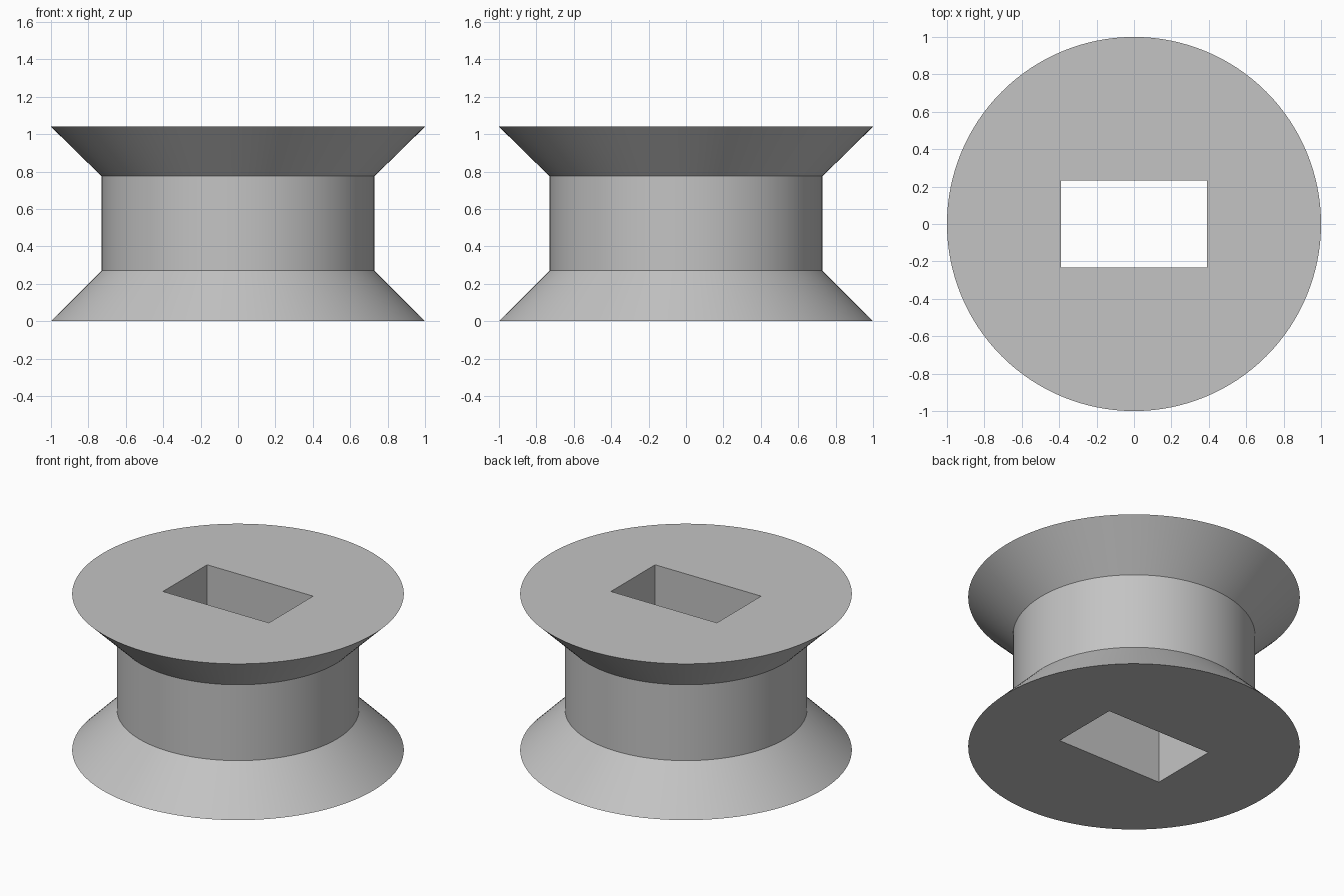
import bpy, bmesh, math

cube = bpy.data.objects.get("Cube")
if cube:
    bpy.data.objects.remove(cube, do_unlink=True)

HEIGHT = 1.04
SEGMENTS = 128
PROFILE = [(1.0, 0.0), (0.73, 0.27), (0.73, 0.775), (1.0, HEIGHT)]

grey = bpy.data.materials.new("plain grey")
grey.use_nodes = True
colour = (0.55, 0.55, 0.55, 1)
grey.diffuse_color = colour
grey.node_tree.nodes["Principled BSDF"].inputs["Base Color"].default_value = colour


def make_object(name, bm):
    bmesh.ops.recalc_face_normals(bm, faces=bm.faces[:])
    mesh = bpy.data.meshes.new(name)
    bm.to_mesh(mesh)
    bm.free()
    mesh.materials.append(grey)
    obj = bpy.data.objects.new(name, mesh)
    bpy.context.collection.objects.link(obj)
    return obj


# Spool body: waisted profile revolved about z, with flat caps
bm = bmesh.new()
rings = []
for r, z in PROFILE:
    angles = [math.tau * i / SEGMENTS for i in range(SEGMENTS)]
    rings.append([bm.verts.new((r * math.cos(a), r * math.sin(a), z)) for a in angles])
for low, high in zip(rings, rings[1:]):
    for i in range(SEGMENTS):
        j = (i + 1) % SEGMENTS
        bm.faces.new((low[i], low[j], high[j], high[i]))
bm.faces.new(rings[0])
bm.faces.new(rings[-1])
spool = make_object("spool_body", bm)

# Rectangular slot cut right through the axis
bm = bmesh.new()
bmesh.ops.create_cube(bm, size=1)
bmesh.ops.scale(bm, vec=(0.78, 0.465, HEIGHT * 2), verts=bm.verts)
bmesh.ops.translate(bm, vec=(0, 0, HEIGHT / 2), verts=bm.verts)
cutter = make_object("slot_cutter", bm)
cutter.hide_render = True

cut = spool.modifiers.new("slot", "BOOLEAN")
cut.operation = "DIFFERENCE"
cut.solver = "EXACT"
cut.object = cutter

bpy.ops.object.select_all(action="DESELECT")
spool.select_set(True)
bpy.context.view_layer.objects.active = spool
bpy.ops.object.modifier_apply(modifier=cut.name)
bpy.data.objects.remove(cutter, do_unlink=True)
bpy.ops.object.shade_smooth_by_angle(angle=math.radians(30))
